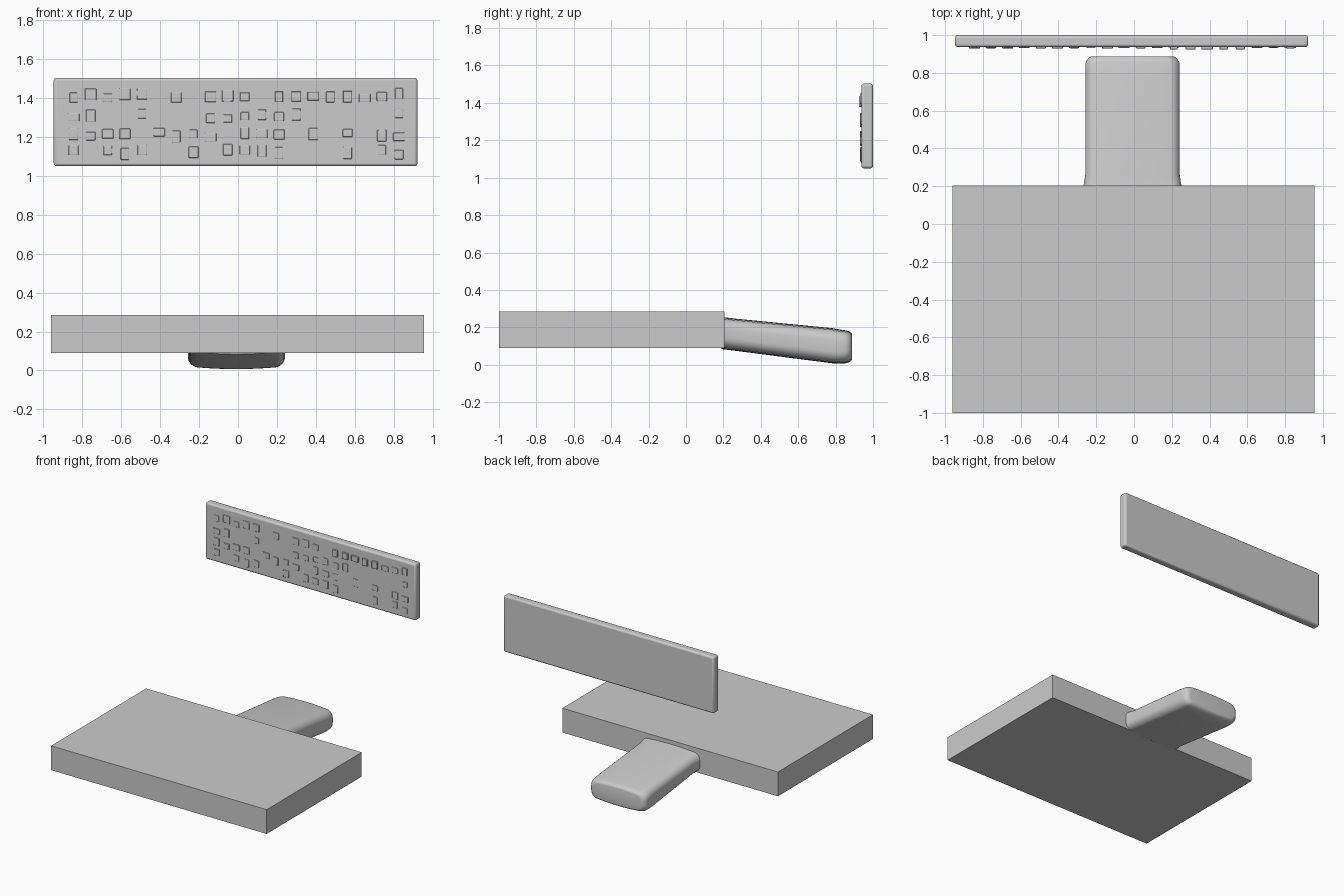
import bpy, bmesh, math, random

if "Cube" in bpy.data.objects:
    bpy.data.objects.remove(bpy.data.objects["Cube"])

random.seed(4)


def link(name, bm, smooth=True):
    bmesh.ops.recalc_face_normals(bm, faces=bm.faces)
    mesh = bpy.data.meshes.new(name)
    bm.to_mesh(mesh)
    bm.free()
    obj = bpy.data.objects.new(name, mesh)
    bpy.context.collection.objects.link(obj)
    if smooth:
        bpy.ops.object.select_all(action='DESELECT')
        obj.select_set(True)
        bpy.context.view_layer.objects.active = obj
        bpy.ops.object.shade_smooth_by_angle(angle=math.radians(35))
    return obj


def add_box(bm, x, y, z):
    """Box from (min, max) ranges."""
    verts = bmesh.ops.create_cube(bm, size=1)['verts']
    for v in verts:
        for i, (lo, hi) in enumerate((x, y, z)):
            v.co[i] = lo if v.co[i] < 0 else hi


def add_bevel(obj, width, segments):
    mod = obj.modifiers.new("bevel", 'BEVEL')
    mod.width = width
    mod.segments = segments
    mod.limit_method = 'ANGLE'


# Flat base slab
bm = bmesh.new()
add_box(bm, (-0.96, 0.955), (-1.0, 0.205), (0.09, 0.285))
link("base_slab", bm, smooth=False)

# Upright panel
bm = bmesh.new()
add_box(bm, (-0.947, 0.922), (0.937, 1.0), (1.05, 1.503))
panel = link("upright_panel", bm)
add_bevel(panel, 0.014, 3)

# Small raised tiles on the panel front; a few in the top row stand out
bm = bmesh.new()
for row, z in enumerate((1.41, 1.305, 1.21, 1.12)):
    for col in range(20):
        x = -0.845 + col * 0.088
        proud = row == 0 and 12 <= col <= 16
        if not proud and random.random() < (0.1, 0.4, 0.4, 0.4)[row]:
            continue
        hw = random.uniform(0.02, 0.03)
        hh = random.uniform(0.02, 0.032)
        dz = random.uniform(-0.012, 0.015)
        depth = 0.013 if proud else random.uniform(0.003, 0.008)
        add_box(bm, (x - hw, x + hw), (0.937 - depth, 0.945), (z + dz - hh, z + dz + hh))
tiles = link("panel_tiles", bm)
add_bevel(tiles, 0.003, 2)


# Sloping rear tongue, lofted from rounded sections with a slight crown
def section(y, zc, hw, hh, crown=0.014, r=0.05):
    pts = []
    for cx, cz, start in ((1, 1, 0), (-1, 1, 90), (-1, -1, 180), (1, -1, 270)):
        for k in range(7):
            a = math.radians(start + 15 * k)
            x = cx * (hw - r) + r * math.cos(a)
            z = cz * (hh - crown - r) + r * math.sin(a)
            pts.append((x, z))
        # points along the crowned top and bottom
        if start in (0, 180):
            for k in range(1, 8):
                pts.append((cx * (hw - r) * (1 - k / 4), cz * (hh - crown)))
    return [(x - 0.008, y, zc + z + math.copysign(crown * (1 - (x / hw) ** 2), z))
            for x, z in pts]


stations = [(0.19, 0.170, 0.262, 0.086), (0.22, 0.166, 0.256, 0.086),
            (0.26, 0.161, 0.25, 0.086), (0.78, 0.102, 0.25, 0.094),
            (0.82, 0.098, 0.25, 0.091)]
for k in range(1, 7):
    a = math.radians(15 * k)
    stations.append((0.838 + 0.05 * math.sin(a), 0.096,
                     0.25 - 0.04 * (1 - math.cos(a)), 0.089 - 0.024 * (1 - math.cos(a))))

bm = bmesh.new()
rings = [[bm.verts.new(p) for p in section(*s)] for s in stations]
for a, b in zip(rings, rings[1:]):
    for i in range(len(a)):
        j = (i + 1) % len(a)
        bm.faces.new((a[i], a[j], b[j], b[i]))
bm.faces.new(rings[0])
bm.faces.new(rings[-1])
link("rear_tongue", bm)
